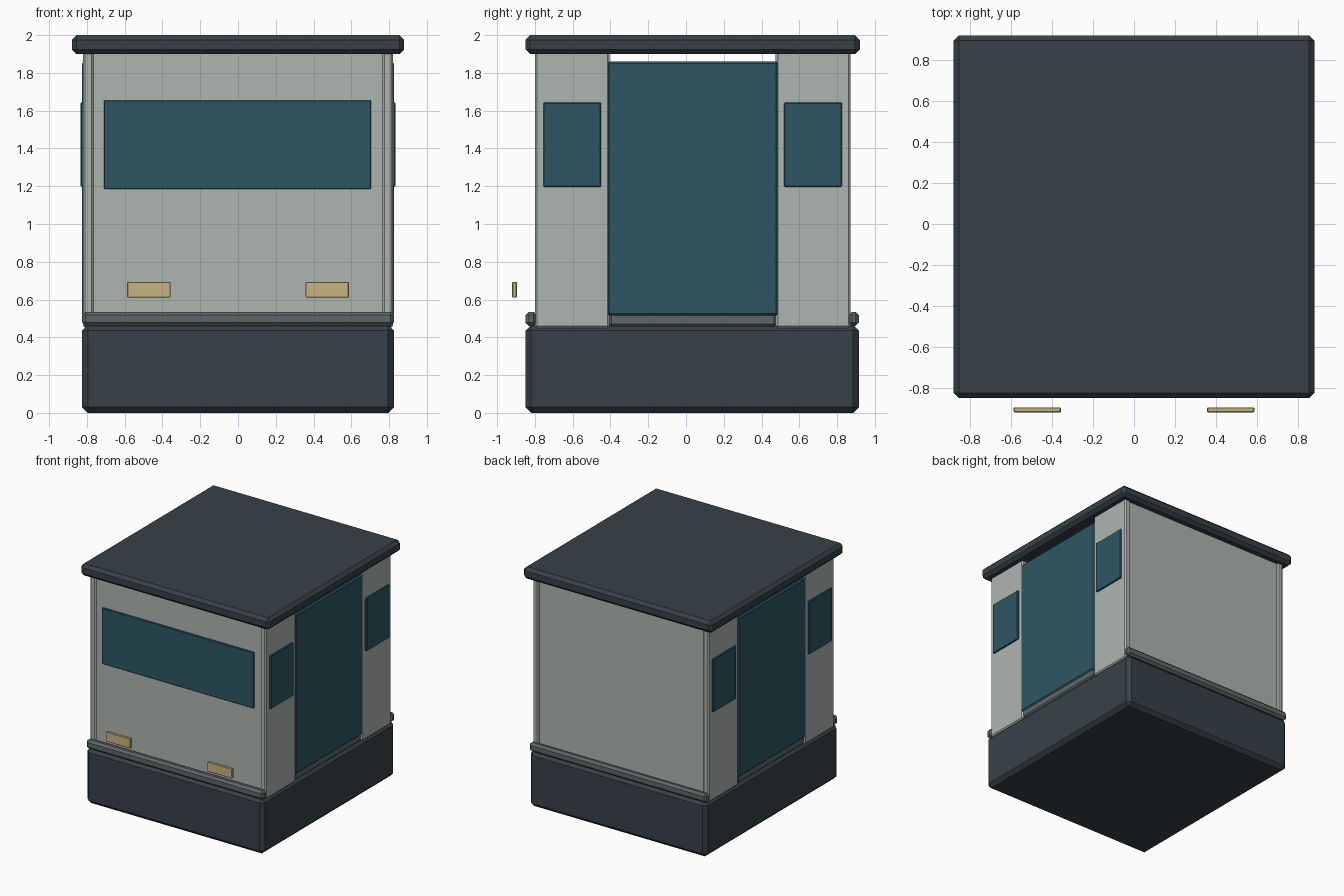
import bpy
import bmesh
from mathutils import Vector

if "Cube" in bpy.data.objects:
    bpy.data.objects.remove(bpy.data.objects["Cube"])


def material(name, rgb):
    m = bpy.data.materials.new(name)
    m.diffuse_color = (*rgb, 1)
    m.use_nodes = True
    m.node_tree.nodes["Principled BSDF"].inputs["Base Color"].default_value = m.diffuse_color
    return m


DARK = material("dark_slate", (0.038, 0.053, 0.065))
PALE = material("pale_grey", (0.42, 0.46, 0.43))
GLASS = material("teal_glass", (0.027, 0.093, 0.127))
TRIM = material("trim_grey", (0.107, 0.138, 0.138))
LAMP = material("lamp_tan", (0.58, 0.45, 0.22))


def box(name, x, y, z, mat, chamfer):
    """Chamfered box from its (min, max) range along each axis."""
    mesh = bpy.data.meshes.new(name)
    bm = bmesh.new()
    bmesh.ops.create_cube(bm, size=1)
    for v in bm.verts:
        v.co = Vector([r[0] if c < 0 else r[1] for c, r in zip(v.co, (x, y, z))])
    bmesh.ops.bevel(bm, geom=bm.edges[:], offset=chamfer, segments=1,
                    affect='EDGES', profile=0.5)
    bmesh.ops.recalc_face_normals(bm, faces=bm.faces[:])
    bm.to_mesh(mesh)
    bm.free()
    mesh.materials.append(mat)
    ob = bpy.data.objects.new(name, mesh)
    bpy.context.collection.objects.link(ob)
    return ob


def pair(name, x, y, z, mat, chamfer):
    """A box and its mirror image across x = 0."""
    box(name + "_right", x, y, z, mat, chamfer)
    box(name + "_left", (-x[1], -x[0]), y, z, mat, chamfer)


# Base and roof
box("base", (-0.825, 0.825), (-0.85, 0.915), (0, 0.465), DARK, 0.03)
box("roof", (-0.88, 0.88), (-0.85, 0.92), (1.9, 2.0), DARK, 0.025)

# End walls, set slightly behind the side panels
box("front_wall", (-0.775, 0.775), (-0.785, -0.735), (0.45, 1.91), PALE, 0.006)
box("back_wall", (-0.775, 0.775), (0.805, 0.855), (0.45, 1.91), PALE, 0.006)

# Trim rails along the front and back
box("front_rail", (-0.825, 0.825), (-0.85, -0.79), (0.46, 0.535), TRIM, 0.018)
box("back_rail", (-0.825, 0.825), (0.86, 0.915), (0.46, 0.535), TRIM, 0.018)

# Side panels with their windows
for label, wall, pane in (("front", (-0.80, -0.405), (-0.755, -0.45)),
                          ("back", (0.475, 0.87), (0.52, 0.825))):
    pair(label + "_side_panel", (0.765, 0.82), wall, (0.45, 1.91), PALE, 0.011)
    pair(label + "_side_window", (0.80, 0.833), pane, (1.197, 1.643), GLASS, 0.004)

# Doors and door sills
pair("door", (0.785, 0.825), (-0.417, 0.487), (0.515, 1.86), GLASS, 0.01)
pair("door_sill", (0.755, 0.815), (-0.41, 0.48), (0.455, 0.535), TRIM, 0.015)

# Windscreen and lamps
box("windscreen", (-0.71, 0.705), (-0.80, -0.77), (1.185, 1.655), GLASS, 0.004)
pair("front_lamp", (0.357, 0.587), (-0.92, -0.895), (0.61, 0.693), LAMP, 0.004)
